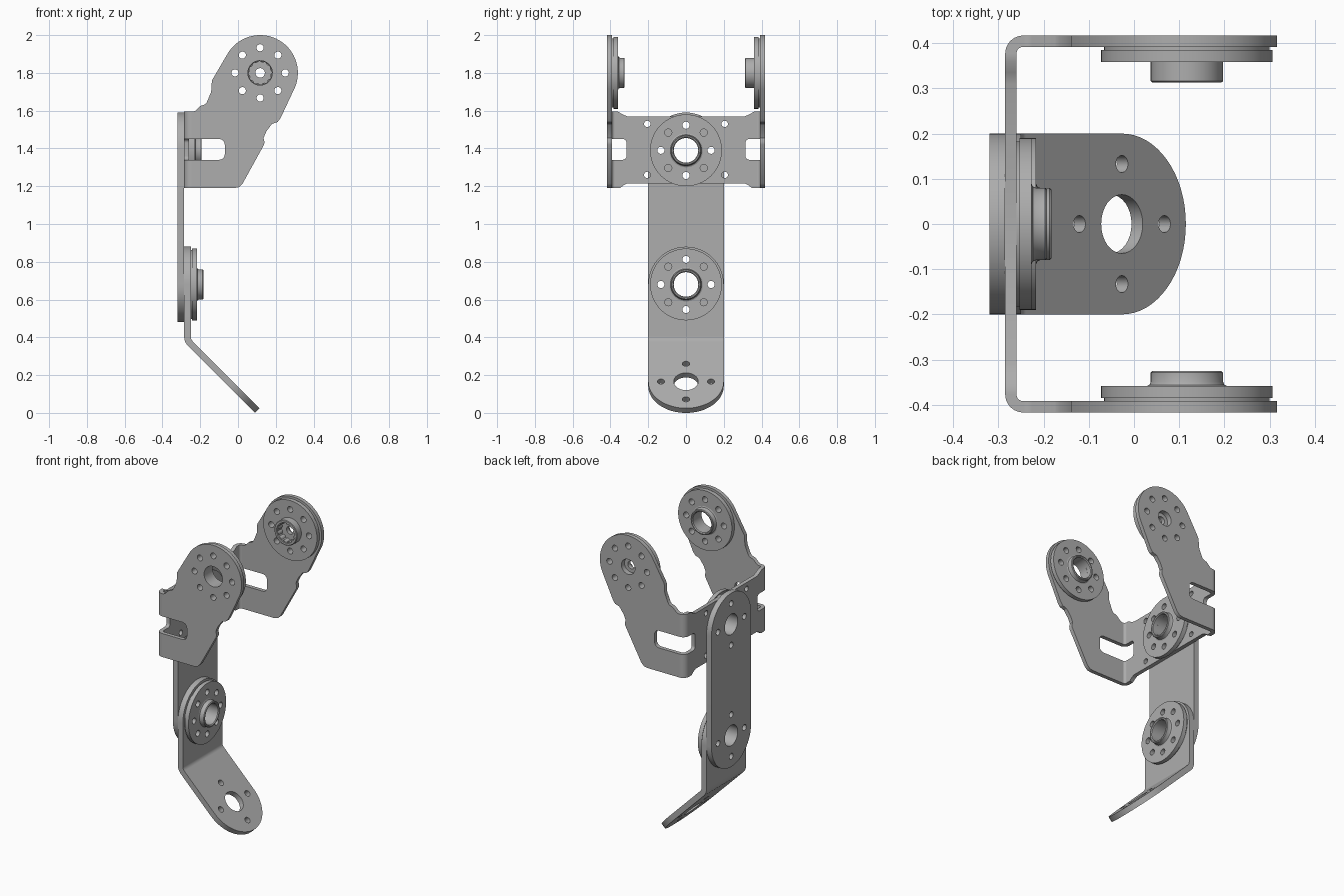
import bpy, bmesh
from math import pi, sin, cos, tan, sqrt
from mathutils import Matrix, Vector

if "Cube" in bpy.data.objects:
    bpy.data.objects.remove(bpy.data.objects["Cube"], do_unlink=True)

metal = bpy.data.materials.new("grey_metal")
metal.use_nodes = True
GREY = (0.42, 0.42, 0.42, 1)
metal.diffuse_color = GREY
metal.node_tree.nodes["Principled BSDF"].inputs["Base Color"].default_value = GREY
parts = []
X, Y, Z = Vector((1, 0, 0)), Vector((0, 1, 0)), Vector((0, 0, 1))


def frame(u, v, origin):
    """Matrix whose local axes are u, v and u x v."""
    m = Matrix((u, v, u.cross(v))).transposed().to_4x4()
    m.translation = origin
    return m


def arc(cx, cy, r, a0, a1, n=32):
    return [(cx + r * cos(a0 + (a1 - a0) * i / n), cy + r * sin(a0 + (a1 - a0) * i / n))
            for i in range(n + 1)]


def circle(cx, cy, r, n=32):
    return arc(cx, cy, r, 0, 2 * pi, n)[:-1]


def ring_of_holes(cx, cy, count, r=0.019, spread=0.133):
    return [circle(cx + spread * cos(2 * pi * i / count), cy + spread * sin(2 * pi * i / count), r, 16)
            for i in range(count)]


def finish(name, bm, matrix):
    bmesh.ops.remove_doubles(bm, verts=bm.verts, dist=1e-5)
    bmesh.ops.recalc_face_normals(bm, faces=bm.faces)
    bm.transform(matrix)
    mesh = bpy.data.meshes.new(name)
    bm.to_mesh(mesh)
    bm.free()
    mesh.materials.append(metal)
    obj = bpy.data.objects.new(name, mesh)
    bpy.context.collection.objects.link(obj)
    parts.append(obj)
    return obj


def plate(name, matrix, thickness, outline, holes=()):
    """Flat sheet with cut-outs, rising from local w = 0 to its thickness."""
    curve = bpy.data.curves.new(name + "_outline", 'CURVE')
    curve.dimensions = '2D'
    curve.fill_mode = 'BOTH'
    curve.extrude = thickness / 2
    for loop in [outline, *holes]:
        spline = curve.splines.new('POLY')
        spline.points.add(len(loop) - 1)
        for p, (x, y) in zip(spline.points, loop):
            p.co = (x, y, 0, 1)
        spline.use_cyclic_u = True
    helper = bpy.data.objects.new(name + "_outline", curve)
    bpy.context.collection.objects.link(helper)
    deps = bpy.context.evaluated_depsgraph_get()
    mesh = bpy.data.meshes.new_from_object(helper.evaluated_get(deps))
    bm = bmesh.new()
    bm.from_mesh(mesh)
    bpy.data.objects.remove(helper)
    bpy.data.meshes.remove(mesh)
    return finish(name, bm, matrix @ Matrix.Translation((0, 0, thickness / 2)))


def lathe(name, matrix, profile, steps=48):
    bm = bmesh.new()
    verts = [bm.verts.new((r, 0, h)) for r, h in profile]
    edges = [bm.edges.new(pair) for pair in zip(verts, verts[1:])]
    bmesh.ops.spin(bm, geom=verts + edges, cent=(0, 0, 0), axis=(0, 0, 1),
                   angle=2 * pi, steps=steps, use_merge=True)
    return finish(name, bm, matrix)


BORE, DISC, THIN, THICK = 0.065, 0.19, 0.025, 0.035


def hub_disc(name, m, bore, web):
    """Drilled disc on a slightly smaller spacer."""
    holes = ring_of_holes(0, 0, 8)
    plate(name + "_spacer", m, 0.007, circle(0, 0, 0.183, 64), holes + [circle(0, 0, bore)])
    plate(name + "_disc", m @ Matrix.Translation((0, 0, 0.007)), 0.026,
          circle(0, 0, DISC, 64), holes + [circle(0, 0, web)])
    return m @ Matrix.Translation((0, 0, 0.033))


def bearing_hub(name, m):
    top = hub_disc(name, m, BORE, BORE)
    lathe(name + "_collar", top, [(0.09, 0), (0.083, 0.003), (0.08, 0.01), (0.08, 0.03),
                                  (0.076, 0.034), (0.07, 0.034), (BORE, 0.029), (BORE, 0)])


def motor_hub(name, m):
    top = hub_disc(name, m, 0.048, 0.025)
    teeth = [(r * cos(a), r * sin(a)) for i in range(48)
             for r, a in [((0.062, 0.056)[i // 2 % 2], 2 * pi * i / 48)]]
    plate(name + "_splined_collar", top, 0.043, circle(0, 0, 0.08, 48), [teeth])
    lathe(name + "_collar_rim", top, [(0.08, 0.043), (0.076, 0.046), (0.064, 0.046), (0.062, 0.043)])


# Long link strip joining the two hubs at the back
LOW, HIGH, R, BACK = 0.68, 1.39, 0.2, -0.285
ends = [circle(0, LOW, BORE), circle(0, HIGH, BORE)]
plate("link_strip", frame(Y, Z, (BACK - THICK, 0, 0)), THICK,
      arc(0, HIGH, R, 0, pi) + arc(0, LOW, R, pi, 2 * pi),
      ends + ring_of_holes(0, LOW, 4) + ring_of_holes(0, HIGH, 4))

# Bent foot plate: upright, curved bend and sloping tongue
BEND, SLOPE = 0.07, 0.09
s = sqrt(0.5)
bx, bz = BACK + BEND, SLOPE - BACK + BEND * tan(pi / 8)
plate("foot_upright", frame(Y, Z, (BACK, 0, 0)), THICK,
      arc(0, LOW, R, 0, pi) + [(-R, bz), (R, bz)],
      [circle(0, LOW, BORE)] + ring_of_holes(0, LOW, 4))
plate("foot_bend", frame(X, Z, (0, R, 0)), 2 * R,
      arc(bx, bz, BEND, pi, 1.25 * pi, 8) + arc(bx, bz, BEND - THICK, 1.25 * pi, pi, 8))
tip = Vector((SLOPE - R * s, 0, R * s))
reach = (tip.x - (bx - BEND * s)) / s
plate("foot_tongue", frame(Y, Vector((-s, 0, s)), tip), THICK,
      [(R, reach), (-R, reach)] + arc(0, 0, R, pi, 2 * pi),
      [circle(0, 0, BORE)] + ring_of_holes(0, 0, 4))

# U bracket base with corner windows
HALF, FOLD, Z0, Z1, W0, W1 = 0.417, 0.04, 1.19, 1.595, 1.34, 1.45
edge = HALF - FOLD
side = ([(0.31, 1.215), (0.33, 1.205), (0.35, Z0), (edge, Z0), (edge, W0)]
        + arc(0.335, W0 + 0.02, 0.02, -pi / 2, -pi, 6)
        + arc(0.335, W1 - 0.02, 0.02, pi, pi / 2, 6)
        + [(edge, W1), (edge, Z1), (0.36, Z1), (0.335, 1.58), (0.31, 1.57)])
corner_holes = [circle(y, z, 0.017, 16) for y in (-0.205, 0.205) for z in (1.26, 1.53)]
plate("bracket_base", frame(Y, Z, (BACK, 0, 0)), THIN,
      side + [(-y, z) for y, z in reversed(side)],
      [circle(0, HIGH, BORE)] + ring_of_holes(0, HIGH, 4) + corner_holes)

# Bracket folds above and below the windows
for sign, label in ((1, "back"), (-1, "front")):
    for low, high, level in ((Z0, W0, "lower"), (W1, Z1, "upper")):
        c = (BACK + FOLD, sign * edge)
        plate(f"bracket_fold_{label}_{level}", frame(X, Y, (0, 0, low)), high - low,
              arc(*c, FOLD, sign * pi / 2, sign * pi, 10)
              + arc(*c, FOLD - THIN, sign * pi, sign * pi / 2, 10))

# Bracket arms with waisted outline and round head
HX, HZ = 0.117, 1.8
x0 = BACK + FOLD
arm = ([(x0, W0)] + [(x0, Z0), (-0.02, Z0), (0.005, 1.195), (0.025, 1.215), (0.138, 1.42),
       (0.14, 1.435), (0.135, 1.455), (0.15, 1.49), (0.18, 1.53), (0.21, 1.54), (0.225, 1.56)]
       + arc(HX, HZ, R, -0.5, pi - 0.5, 48)
       + [(-0.138, 1.76), (-0.142, 1.7), (-0.165, 1.645), (-0.175, 1.633), (-0.2, 1.625),
          (-0.225, 1.6), (-0.238, Z1), (x0, Z1), (x0, W1)]
       + arc(-0.1, W1 - 0.03, 0.03, pi / 2, 0, 6) + arc(-0.1, W0 + 0.03, 0.03, 0, -pi / 2, 6))
for label, y, bore in (("back", HALF, 0.048), ("front", THIN - HALF, BORE)):
    plate(f"bracket_arm_{label}", frame(X, Z, (0, y, 0)), THIN, arm,
          [circle(HX, HZ, bore)] + ring_of_holes(HX, HZ, 8))

# Hubs: three bearings and one splined motor horn
bearing_hub("lower_hub", frame(Y, Z, (BACK + THICK, 0, LOW)))
bearing_hub("middle_hub", frame(Y, Z, (BACK + THIN, 0, HIGH)))
bearing_hub("front_hub", frame(Z, X, (HX, THIN - HALF, HZ)))
motor_hub("back_hub", frame(X, Z, (HX, HALF - THIN, HZ)))

# Smooth curved walls, sharp edges kept
bpy.ops.object.select_all(action='DESELECT')
for obj in parts:
    obj.select_set(True)
bpy.context.view_layer.objects.active = parts[0]
bpy.ops.object.shade_smooth_by_angle(angle=0.6)
